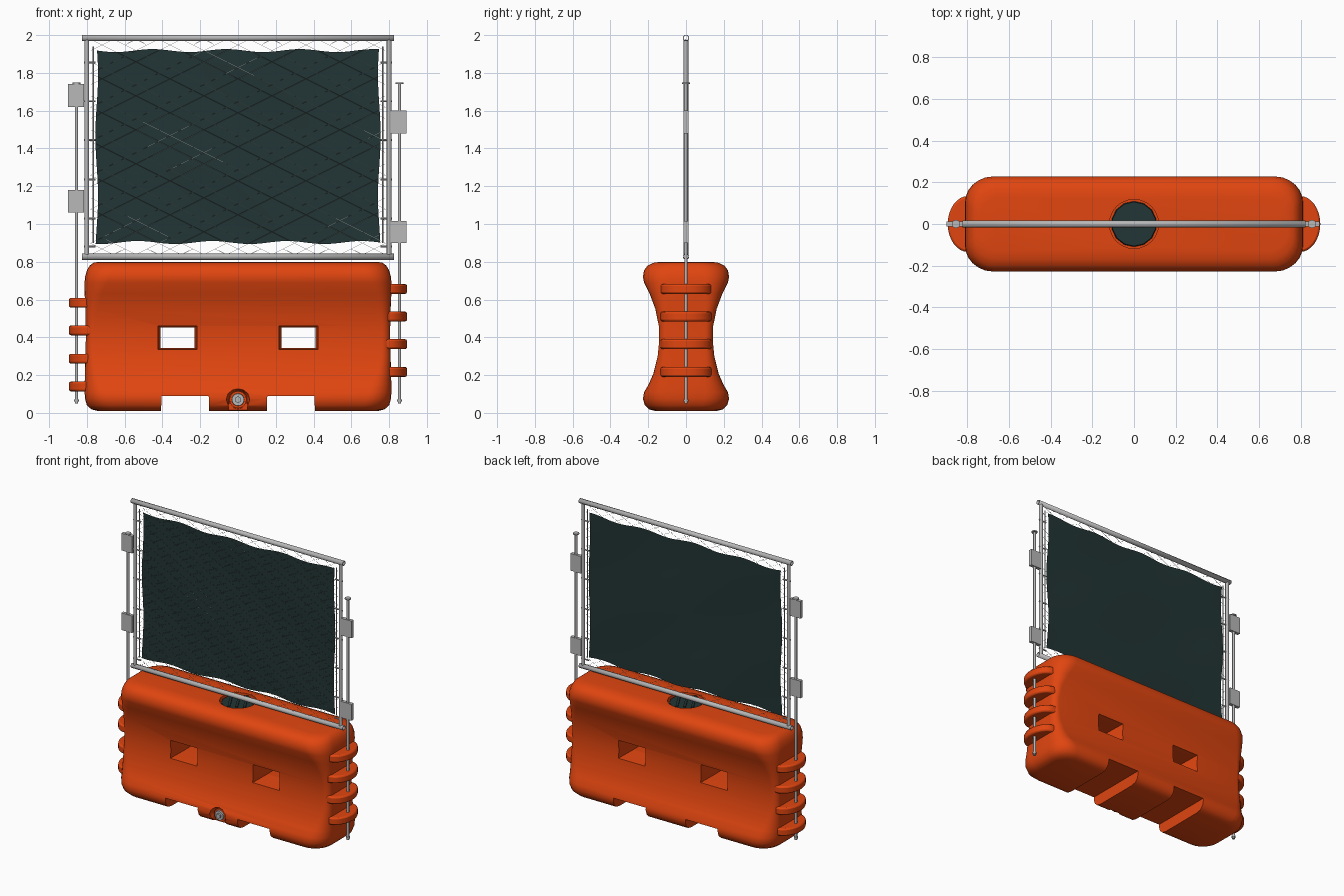
import bpy, bmesh, math
from mathutils import Vector, Matrix

if "Cube" in bpy.data.objects:
    bpy.data.objects.remove(bpy.data.objects["Cube"], do_unlink=True)


def material(name, rgb):
    m = bpy.data.materials.new(name)
    m.use_nodes = True
    m.diffuse_color = (*rgb, 1)
    bsdf = m.node_tree.nodes["Principled BSDF"]
    bsdf.inputs["Base Color"].default_value = (*rgb, 1)
    bsdf.inputs["Roughness"].default_value = 0.6
    return m


ORANGE = material("orange plastic", (0.75, 0.06, 0.005))
GREY = material("galvanised steel", (0.48, 0.48, 0.48))
DARK = material("dark green fabric", (0.016, 0.035, 0.035))
WIRE = material("pale wire", (0.62, 0.6, 0.57))


def finish(name, bm, mat, smooth=True):
    bmesh.ops.recalc_face_normals(bm, faces=bm.faces)
    mesh = bpy.data.meshes.new(name)
    bm.to_mesh(mesh)
    bm.free()
    ob = bpy.data.objects.new(name, mesh)
    bpy.context.collection.objects.link(ob)
    mesh.materials.append(mat)
    if smooth:
        smooth_by_angle(ob)
    return ob


def smooth_by_angle(ob):
    bpy.ops.object.select_all(action="DESELECT")
    ob.select_set(True)
    bpy.context.view_layer.objects.active = ob
    bpy.ops.object.shade_smooth_by_angle(angle=math.radians(35))


def tube(name, a, b, r, mat=GREY, sides=16, r2=None, wall=0):
    a, b = Vector(a), Vector(b)
    bm = bmesh.new()
    turn = (b - a).to_track_quat("Z", "Y").to_matrix().to_4x4()
    bmesh.ops.create_cone(bm, cap_ends=not wall, segments=sides, radius1=r,
                          radius2=r if r2 is None else r2, depth=(b - a).length,
                          matrix=Matrix.Translation((a + b) / 2) @ turn)
    ob = finish(name, bm, mat)
    if wall:
        ob.modifiers.new("wall", "SOLIDIFY").thickness = wall
    return ob


def prism(name, outline, axis, lo, hi, mat, bevel=0, taper=1):
    """Extrude a 2D outline along y or z; taper scales the far end."""
    bm = bmesh.new()
    cu = sum(p[0] for p in outline) / len(outline)
    cv = sum(p[1] for p in outline) / len(outline)
    ends = []
    for d, s in ((lo, 1), (hi, taper)):
        pts = [(cu + (u - cu) * s, cv + (v - cv) * s) for u, v in outline]
        ends.append([bm.verts.new((u, v, d) if axis == "z" else (u, d, v)) for u, v in pts])
    n = len(outline)
    bm.faces.new(ends[0])
    bm.faces.new(ends[1])
    for i in range(n):
        j = (i + 1) % n
        bm.faces.new((ends[0][i], ends[0][j], ends[1][j], ends[1][i]))
    ob = finish(name, bm, mat, bool(bevel))
    if bevel:
        mod = ob.modifiers.new("rounded edges", "BEVEL")
        mod.width, mod.segments = bevel, 2
    return ob


def rect(x0, x1, z0, z1):
    return [(x0, z0), (x1, z0), (x1, z1), (x0, z1)]


# Barrier body: rounded rectangles lofted up a waisted profile
# columns: height, half length, half depth, corner radius
PROFILE = [(0.01, 0.74, 0.16, 0.1), (0.018, 0.775, 0.195, 0.12), (0.04, 0.8, 0.218, 0.13),
           (0.075, 0.81, 0.228, 0.13), (0.11, 0.812, 0.222, 0.12), (0.15, 0.812, 0.198, 0.1),
           (0.21, 0.81, 0.172, 0.07), (0.3, 0.808, 0.15, 0.05), (0.38, 0.806, 0.142, 0.045),
           (0.46, 0.806, 0.144, 0.045), (0.55, 0.808, 0.162, 0.06), (0.63, 0.812, 0.192, 0.09),
           (0.69, 0.812, 0.222, 0.12), (0.72, 0.81, 0.228, 0.13), (0.755, 0.8, 0.222, 0.13),
           (0.78, 0.785, 0.203, 0.12), (0.795, 0.765, 0.17, 0.11), (0.8, 0.735, 0.13, 0.09)]


def body():
    bm = bmesh.new()
    rings, arc = [], 7
    for z, hx, hy, r in PROFILE:
        ring = []
        for k, (sx, sy) in enumerate(((1, 1), (-1, 1), (-1, -1), (1, -1))):
            for i in range(arc):
                t = math.pi / 2 * (k + i / (arc - 1))
                ring.append(bm.verts.new((sx * (hx - r) + r * math.cos(t),
                                          sy * (hy - r) + r * math.sin(t), z)))
        rings.append(ring)
    n = len(rings[0])
    for low, high in zip(rings, rings[1:]):
        for i in range(n):
            j = (i + 1) % n
            bm.faces.new((low[i], low[j], high[j], high[i]))
    bm.faces.new(rings[0])
    bm.faces.new(rings[-1])
    return finish("barrier_body", bm, ORANGE, False)


barrier = body()
cutters = [tube("filler_recess", (0, 0, 0.768), (0, 0, 0.9), 0.118, ORANGE, 24),
           tube("drain_recess", (0, -0.175, 0.07), (0, -0.24, 0.07), 0.048, ORANGE, 12, 0.066),
           prism("drain_slot", rect(-0.05, 0.05, -0.05, 0.06), "y", -0.3, -0.18, ORANGE)]
for s in (-1, 1):
    # fork slots through the waist, flared at both faces
    for t in (-1, 1):
        cutters.append(prism("window", rect(s * 0.32 - 0.105, s * 0.32 + 0.105, 0.335, 0.462),
                             "y", t * 0.16, t * -0.004, ORANGE, taper=0.86))
    # forklift notches under the base
    cutters.append(prism("notch", [(s * 0.15, -0.1), (s * 0.41, -0.1), (s * 0.405, 0.09),
                                   (s * 0.155, 0.09)], "y", -0.4, 0.4, ORANGE))
bpy.context.view_layer.objects.active = barrier
for c in cutters:
    mod = barrier.modifiers.new("cut", "BOOLEAN")
    mod.operation, mod.solver, mod.object = "DIFFERENCE", "EXACT", c
    bpy.ops.object.modifier_apply(modifier=mod.name)
    bpy.data.objects.remove(c, do_unlink=True)
smooth_by_angle(barrier)

# Filler cap with grip ribs, and drain plug
tube("filler_cap", (0, 0, 0.765), (0, 0, 0.79), 0.11, DARK, 14, 0.106)
for x in (-0.05, 0, 0.05):
    rib = prism("cap_rib", rect(x - 0.008, x + 0.008, -0.085, 0.085), "z", 0.788, 0.797, DARK)
    rib.rotation_euler.z = 0.5
tube("drain_collar", (0, -0.17, 0.07), (0, -0.2, 0.07), 0.045, ORANGE, 20)
tube("drain_plug", (0, -0.18, 0.07), (0, -0.212, 0.07), 0.036, GREY, 16, 0.032)
tube("drain_plug_nut", (0, -0.2, 0.07), (0, -0.222, 0.07), 0.018, GREY, 6)

# Interlocking lugs, connecting rods and sign plates at each end
ENDS = ((-1, (0.14, 0.287, 0.437, 0.583), ((1.06, 1.18), (1.62, 1.74)), -0.858),
        (1, (0.217, 0.364, 0.51, 0.656), ((0.9, 1.015), (1.48, 1.6)), 0.85))
for s, heights, plates, px in ENDS:
    curve = [(s * (0.795 + 0.1 * math.cos(a)), 0.135 * math.sin(a))
             for a in (math.pi * (i / 16 - 0.5) for i in range(17))]
    curve = [(s * 0.75, -0.135)] + curve + [(s * 0.75, 0.135)]
    for z in heights:
        prism("hinge_lug", curve, "z", z - 0.026, z + 0.026, ORANGE, 0.01)
    tube("connecting_rod", (s * 0.855, 0, 0.05), (s * 0.855, 0, 1.75), 0.009, sides=12)
    tube("rod_washer", (s * 0.855, 0, 1.742), (s * 0.855, 0, 1.75), 0.02, sides=12)
    tube("rod_tip", (s * 0.855, 0, 0.06), (s * 0.855, 0, 0.072), 0.013, sides=12)
    for z0, z1 in plates:
        prism("hinge_plate", rect(px - 0.042, px + 0.042, z0, z1), "y", -0.012, 0.012, GREY)

# Tubular fence frame
for z, name in ((0.827, "bottom_rail"), (1.985, "top_rail")):
    tube(name, (-0.825, 0, z), (0.825, 0, z), 0.0165, wall=0.004)
for s in (-1, 1):
    tube("fence_post", (s * 0.8, 0, 0.835), (s * 0.8, 0, 1.975), 0.0125)
    tube("tension_bar", (s * 0.766, 0, 0.9), (s * 0.766, 0, 1.94), 0.004, sides=8)
    for z in (0.88, 1.03, 1.235, 1.445, 1.65, 1.855):
        tube("tension_clip", (s * 0.755, 0, z), (s * 0.815, 0, z), 0.005, sides=8)

# Chain-link mesh: mirrored zigzag wires forming diamonds
link = bpy.data.curves.new("chain_link", "CURVE")
link.dimensions, link.bevel_depth, link.bevel_resolution = "3D", 0.0011, 0
STEP, COLUMNS, ROWS = 0.03, 51, 38
for c in range(0, COLUMNS, 2):
    spline = link.splines.new("POLY")
    spline.points.add(ROWS)
    side = 1 if (c // 2) % 2 else -1
    for r, p in enumerate(spline.points):
        x = (c - COLUMNS // 2) * STEP + side * STEP * (-1) ** r
        p.co = (x, -0.003, 0.838 + r * STEP, 1)
link_ob = bpy.data.objects.new("chain_link", link)
bpy.context.collection.objects.link(link_ob)
link.materials.append(WIRE)

# Privacy fabric: rippled sheet with wavy edges, behind the wires
bm = bmesh.new()
bmesh.ops.create_grid(bm, x_segments=48, y_segments=32, size=1)
for v in bm.verts:
    u, w = v.co.x, v.co.y
    x = 0.748 * u + 0.007 * u * math.sin(5 * w + 1)
    z = 1.41 + 0.508 * w + 0.008 * w * math.cos(12 * u + w)
    y = 0.007 + 0.005 * math.sin(4 * u + 2 * w) * math.cos(3 * w)
    v.co = (x, y, z)
finish("privacy_fabric", bm, DARK)
